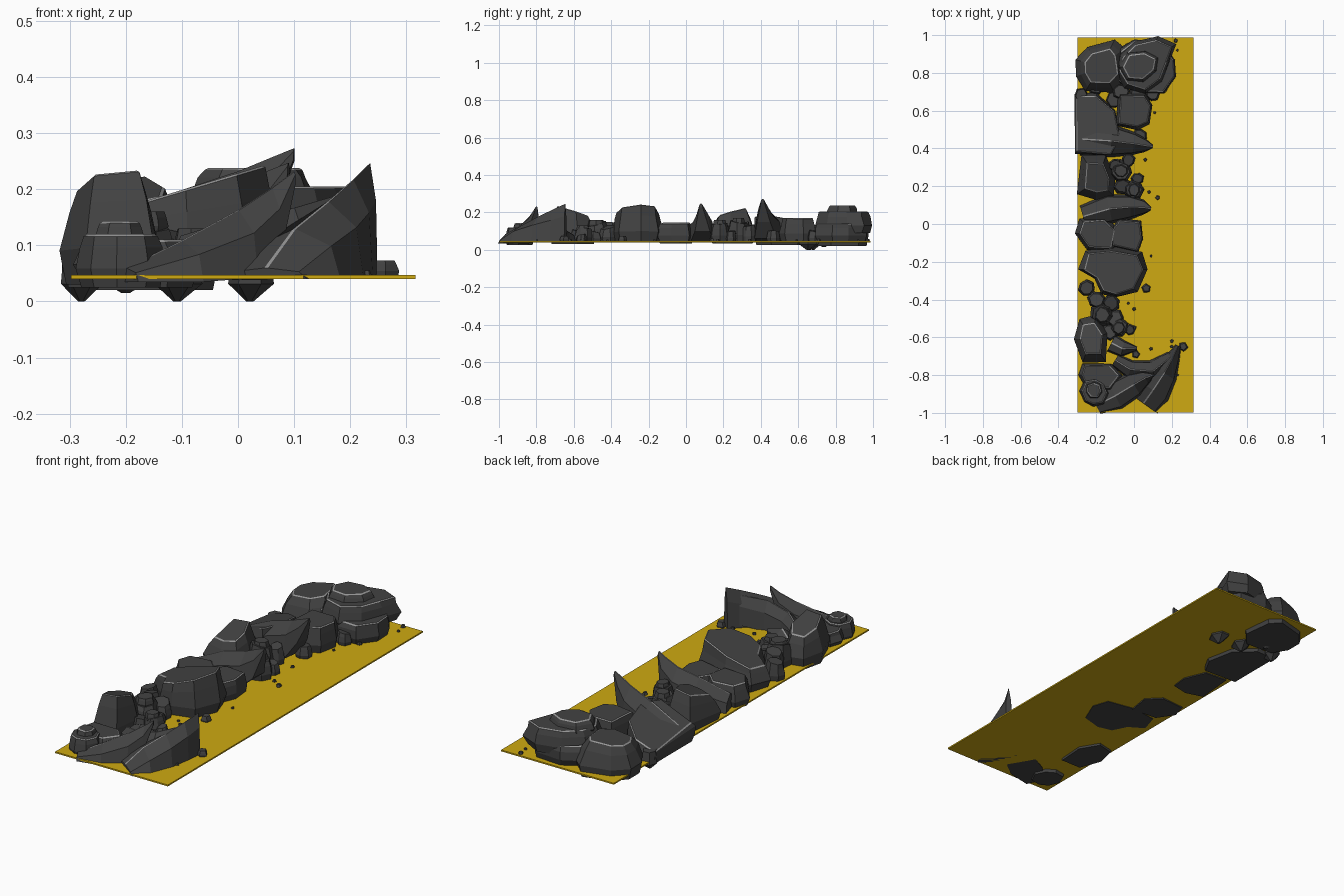
import bpy, bmesh, math, random
from mathutils import Vector

random.seed(4)


def material(name, rgb):
    m = bpy.data.materials.new(name)
    m.diffuse_color = (*rgb, 1)
    return m


ROCK = material("dark_rock", (0.055, 0.055, 0.055))
EDGE = material("worn_edge", (0.3, 0.3, 0.3))
SAND = material("ochre_ground", (0.62, 0.4, 0.006))


def make_object(name, bm, mats):
    bmesh.ops.recalc_face_normals(bm, faces=bm.faces)
    me = bpy.data.meshes.new(name)
    bm.to_mesh(me)
    bm.free()
    for m in mats:
        me.materials.append(m)
    ob = bpy.data.objects.new(name, me)
    bpy.context.collection.objects.link(ob)
    return ob


def skin(name, rings, rim=None):
    """Join equal-length point rings, cap both ends, chamfer the rim edges lightly."""
    bm = bmesh.new()
    vs = [[bm.verts.new(p) for p in r] for r in rings]
    n = len(rings[0])
    for a, b in zip(vs, vs[1:]):
        for i in range(n):
            j = (i + 1) % n
            bm.faces.new((a[i], a[j], b[j], b[i]))
    bm.faces.new(vs[0][::-1])
    bm.faces.new(vs[-1])
    edges = [bm.edges.get((a, b)) for a, b in (rim(vs) if rim else [])]
    if edges:
        bmesh.ops.recalc_face_normals(bm, faces=bm.faces)
        bmesh.ops.bevel(bm, geom=edges, offset=0.004, segments=1, profile=0.5,
                        affect='EDGES', material=1, clamp_overlap=True)
    return make_object(name, bm, [ROCK, EDGE])


def rock(name, outline, z0, z1, top=0.75, slope=(0, 0), bottom=0.9, worn=True):
    """Faceted boulder: plan outline lofted upward, with a tilted flat top."""
    n = len(outline)
    cx = sum(p[0] for p in outline) / n
    cy = sum(p[1] for p in outline) / n
    h = z1 - z0
    rings = []
    for f, s in ((0, bottom), (0.35, 1), (0.75, 0.4 + 0.6 * top + 0.06 * (1 - top)), (1, top)):
        ring = []
        for x, y in outline:
            k = s * (1 + random.uniform(-0.04, 0.04) * (f > 0))
            dx, dy = (x - cx) * k, (y - cy) * k
            z = z0 + h * f + f * f * (slope[0] * dx + slope[1] * dy)
            ring.append((cx + dx, cy + dy, z))
        rings.append(ring)
    rim = (lambda v: [(v[-1][i], v[-1][(i + 1) % n]) for i in range(n)]) if worn else None
    return skin(name, rings, rim)


def round_outline(x, y, rx, ry, n):
    a0 = random.random() * 6.28
    return [(x + rx * math.cos(a0 + i * math.tau / n) * random.uniform(.85, 1.08),
             y + ry * math.sin(a0 + i * math.tau / n) * random.uniform(.85, 1.08)) for i in range(n)]


def blade(name, sections):
    """Curved horn of rock. Section: x, y, low z, ridge z, half width."""
    pts = [Vector(s[:2]) for s in sections]
    rings = []
    for i, (x, y, lo, hi, w) in enumerate(sections):
        d = (pts[min(i + 1, len(pts) - 1)] - pts[max(i - 1, 0)]).normalized()
        nx, ny = -d.y * w, d.x * w
        mid = lo + (hi - lo) * 0.65
        rings.append([(x + nx, y + ny, lo), (x + nx * .8, y + ny * .8, mid), (x, y, hi),
                      (x - nx * .8, y - ny * .8, mid), (x - nx, y - ny, lo)])
    return skin(name, rings, lambda v: [(a[2], b[2]) for a, b in zip(v, v[1:])])


# ground plate
bm = bmesh.new()
bmesh.ops.create_cube(bm, size=1)
for v in bm.verts:
    v.co = (0.009 + v.co.x * 0.614, -0.005 + v.co.y * 1.985, 0.0435 + v.co.z * 0.007)
make_object("ground_plate", bm, [SAND])

# back corner: layered round boulder and its neighbour
rock("stack_base", [(-.10, .76), (.03, .69), (.16, .69), (.225, .78), (.22, .87),
                    (.15, .97), (.0, .98), (-.09, .92)], .042, .14, .92)
rock("stack_middle", [(-.10, .80), (-.05, .72), (.06, .69), (.15, .75), (.19, .86), (.22, .95),
                      (.13, 1.0), (.0, .97), (-.08, .89)], .09, .205, .85)
rock("stack_cap", [(-.08, .83), (-.04, .76), (.05, .75), (.12, .81), (.13, .88),
                   (.06, .92), (-.04, .91)], .17, .238, .8)
rock("back_left_boulder", [(-.31, .78), (-.26, .70), (-.10, .69), (-.03, .77), (-.05, .93),
                           (-.10, .98), (-.25, .94), (-.31, .87)], .02, .18, .62, (.1, .05))

# slab sloping up into a long horn, and the boulder beside it
rock("wide_slab", [(-.315, .37), (-.12, .36), (-.07, .45), (-.10, .60), (-.2, .69), (-.315, .69)],
     .025, .14, .92, (.32, -.12))
blade("slab_horn", [(-.28, .45, .04, .12, .09), (-.12, .44, .04, .195, .088), (0, .425, .06, .235, .06),
                    (.06, .415, .15, .26, .035), (.10, .41, .252, .276, .009)])
rock("side_boulder", [(-.10, .52), (.02, .50), (.08, .53), (.10, .63), (.06, .69), (-.08, .69)],
     .042, .17, .85)

# upright slab, middle horn and mid boulders
rock("upright_slab", [(-.30, .16), (-.20, .13), (-.11, .15), (-.10, .24), (-.15, .36), (-.28, .37)],
     .035, .195, .65, (.15, .3))
blade("middle_horn", [(-.27, .04, .04, .12, .06), (-.13, .08, .042, .18, .08), (-.02, .09, .044, .205, .065),
                      (.05, .088, .10, .235, .04), (.09, .08, .225, .25, .01)])
rock("mid_left_boulder", [(-.31, -.05), (-.25, -.14), (-.1, -.15), (-.08, -.03), (-.15, .04), (-.29, .03)],
     .035, .145, .78)
rock("mid_right_boulder", [(-.12, -.12), (.02, -.15), (.05, -.08), (.04, .02), (-.08, .03), (-.13, -.04)],
     .042, .142, .88)
rock("large_flat_boulder", [(-.29, -.24), (-.26, -.14), (-.12, -.12), (.04, -.15), (.07, -.24),
                            (.02, -.36), (-.09, -.39), (-.17, -.37), (-.21, -.29)],
     .038, .195, .85, (.3, .0))

# front group
rock("leaning_boulder", [(-.315, -.61), (-.29, -.50), (-.20, -.48), (-.14, -.58), (-.15, -.73), (-.27, -.73)],
     .03, .205, .66, (.1, -.3))
rock("front_block", [(-.29, -.80), (-.27, -.74), (-.12, -.74), (-.06, -.80), (-.12, -.88), (-.25, -.88)],
     .042, .11, .85)
rock("front_round_base", round_outline(-.21, -.89, .075, .085, 8), .025, .12, .85)
rock("front_round_cap", round_outline(-.21, -.88, .05, .05, 7), .10, .143, .8)
blade("front_horn", [(-.2, -.96, .035, .06, .05), (-.10, -.91, .035, .11, .08), (0, -.85, .042, .165, .07),
                     (.06, -.815, .09, .205, .04), (.10, -.80, .21, .235, .008)])
blade("corner_fin", [(.05, -.95, .04, .06, .09), (.10, -.88, .04, .13, .10), (.16, -.79, .042, .18, .075),
                     (.205, -.71, .042, .22, .04), (.235, -.645, .05, .25, .015)])
blade("fin_shoulder", [(-.10, -.72, .042, .12, .035), (-.02, -.77, .042, .145, .05),
                       (.10, -.78, .042, .17, .06), (.20, -.70, .06, .20, .03)])
blade("small_horn", [(-.12, -.63, .044, .09, .05), (-.06, -.66, .044, .12, .045), (.015, -.66, .06, .10, .01)])

# filler rocks between the boulders: x, y, radius, top
fillers = [(-.07, .28, .06, .15), (0, .18, .055, .14), (-.06, .20, .05, .12), (.02, .24, .035, .1),
           (-.03, .34, .04, .13), (-.1, .31, .04, .14), (-.17, -.48, .07, .14), (-.08, -.55, .055, .11),
           (-.25, -.34, .045, .13), (-.20, -.40, .05, .14), (-.12, -.42, .05, .12), (-.1, -.5, .05, .1),
           (-.02, -.56, .03, .08), (-.13, -.57, .05, .1), (.1, .69, .04, .1), (.02, .7, .05, .12),
           (-.07, .7, .05, .13), (.03, .47, .04, .1)]
for i, (x, y, r, z) in enumerate(fillers):
    rock(f"filler_rock_{i}", round_outline(x, y, r, r, 7), .042, z, .75,
         (random.uniform(-.3, .3), random.uniform(-.3, .3)), worn=False)
for i, (x, y, r, z) in enumerate(fillers[:2] + fillers[6:8]):
    rock(f"filler_cap_{i}", round_outline(x, y, r * .65, r * .65, 7), z - .02, z + .02, .8, worn=False)

# scattered pebbles: x, y, radius
pebbles = [(.26, -.65, .026), (.065, -.34, .026), (.01, -.69, .022), (.20, -.62, .01), (.09, -.66, .01),
           (.2, -.65, .01), (.23, -.8, .008), (0, -.45, .01), (-.03, -.42, .008), (.09, -.17, .008),
           (.125, .14, .013), (.08, .17, .01), (.06, .34, .01), (.11, .59, .008), (.165, .71, .012),
           (.23, .92, .008), (.22, .97, .012), (.0, -.55, .015)]
for i, (x, y, r) in enumerate(pebbles):
    rock(f"pebble_{i}", round_outline(x, y, r, r, 5), .044, .047 + r, .7, worn=False)

# pointed roots poking through the underside
for i, (x, y, r) in enumerate([(-.28, .68, .04), (-.11, .66, .045), (.02, .65, .045), (-.2, .74, .05)]):
    rock(f"root_{i}", round_outline(x, y, r, r * 1.2, 6), 0 if i < 3 else .015, .09, .8,
         bottom=.15, worn=False)
